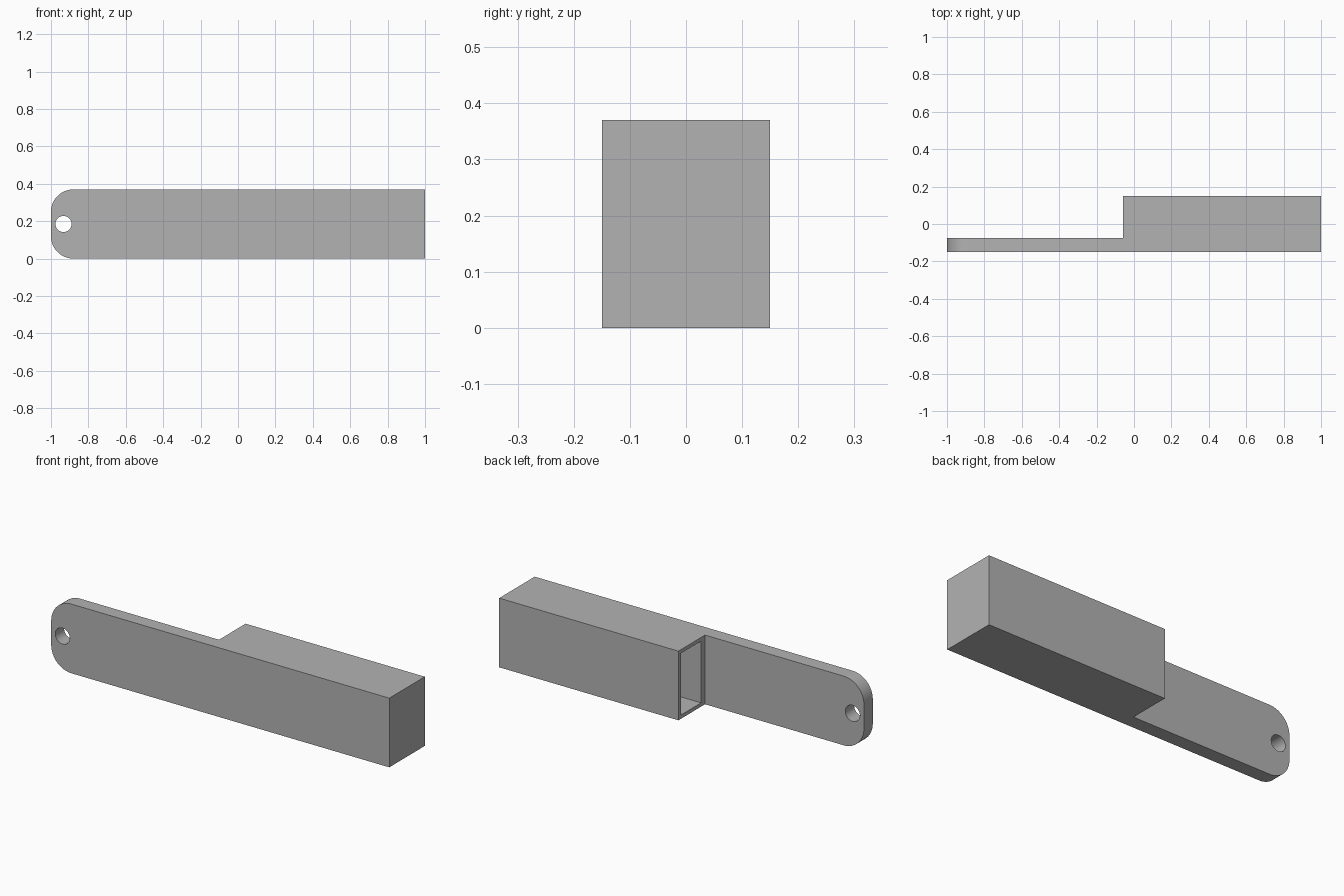
import bpy
import bmesh
from math import pi, cos, sin, radians
from mathutils import Matrix

if "Cube" in bpy.data.objects:
    bpy.data.objects.remove(bpy.data.objects["Cube"], do_unlink=True)

HEIGHT, FRONT, BACK = 0.37, -0.15, 0.15
PLATE_BACK, BOX_START = -0.075, -0.06
WALL, RADIUS = 0.02, 0.12

grey = bpy.data.materials.new("plain grey")
grey.use_nodes = True
colour = (0.45, 0.45, 0.45, 1)
grey.diffuse_color = colour
grey.node_tree.nodes["Principled BSDF"].inputs["Base Color"].default_value = colour


def add_object(name, bm):
    bmesh.ops.recalc_face_normals(bm, faces=bm.faces)
    mesh = bpy.data.meshes.new(name)
    bm.to_mesh(mesh)
    bm.free()
    mesh.materials.append(grey)
    obj = bpy.data.objects.new(name, mesh)
    bpy.context.collection.objects.link(obj)
    return obj


def prism(name, outline, y0, y1):
    """Extrude an x-z outline from y0 to y1."""
    bm = bmesh.new()
    face = bm.faces.new([bm.verts.new((x, y0, z)) for x, z in outline])
    new = bmesh.ops.extrude_face_region(bm, geom=[face])["geom"]
    verts = [v for v in new if isinstance(v, bmesh.types.BMVert)]
    bmesh.ops.translate(bm, verts=verts, vec=(0, y1 - y0, 0))
    return add_object(name, bm)


def rectangle(x0, x1, z0, z1):
    return [(x0, z0), (x1, z0), (x1, z1), (x0, z1)]


def arc(cx, cz, r, start, end, steps):
    angles = [start + (end - start) * i / steps for i in range(steps + 1)]
    return [(cx + r * cos(a), cz + r * sin(a)) for a in angles]


def combine(target, tool, operation):
    mod = target.modifiers.new(operation.lower(), "BOOLEAN")
    mod.operation, mod.object, mod.solver = operation, tool, "EXACT"
    bpy.context.view_layer.objects.active = target
    bpy.ops.object.modifier_apply(modifier=mod.name)
    bpy.data.objects.remove(tool, do_unlink=True)


# Long mounting plate with two rounded corners
cx = -1 + RADIUS
outline = [(1, 0), (1, HEIGHT)]
outline += arc(cx, HEIGHT - RADIUS, RADIUS, pi / 2, pi, 16)
outline += arc(cx, RADIUS, RADIUS, pi, 1.5 * pi, 16)
holder = prism("plate_with_hollow_box", outline, FRONT, PLATE_BACK)

# Box joined to the back of the plate
box = prism("box", rectangle(BOX_START, 1, 0, HEIGHT), FRONT, BACK)
combine(holder, box, "UNION")

# Cavity open at the plate end
cavity = prism("cavity", rectangle(BOX_START - 0.1, 1 - WALL, WALL, HEIGHT - WALL),
               -0.042, BACK - WALL)
combine(holder, cavity, "DIFFERENCE")

# Round screw hole near the plate tip
hole_outline = arc(-0.933, HEIGHT / 2, 0.043, 0, 2 * pi, 32)[:-1]
hole = prism("hole", hole_outline, FRONT - 0.1, PLATE_BACK + 0.1)
combine(holder, hole, "DIFFERENCE")

# Smooth rounded corners and hole, sharp edges elsewhere
bpy.ops.object.select_all(action="DESELECT")
holder.select_set(True)
bpy.context.view_layer.objects.active = holder
bpy.ops.object.shade_smooth_by_angle(angle=radians(30))
